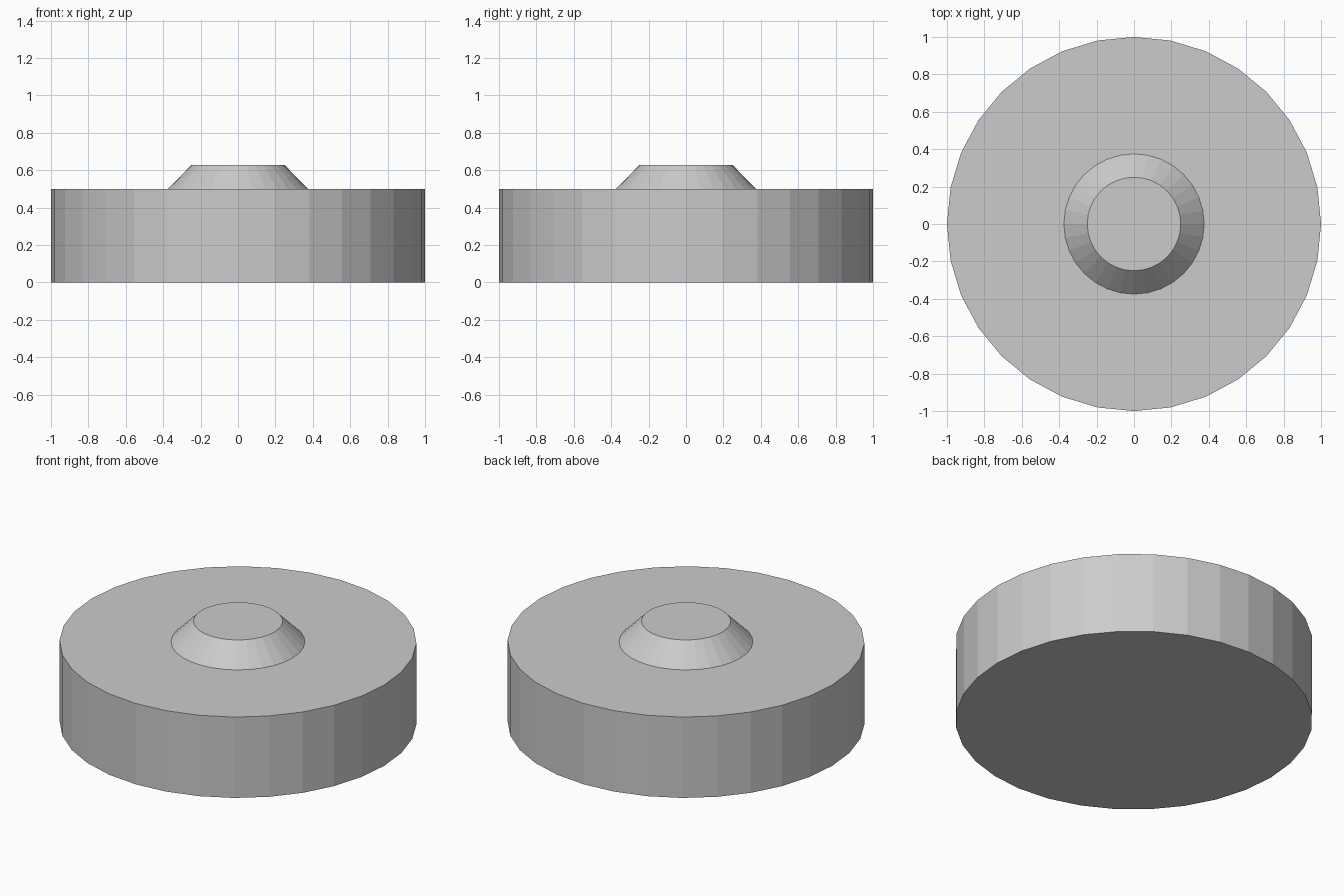
import bpy

if "Cube" in bpy.data.objects:
    bpy.data.objects.remove(bpy.data.objects["Cube"])


def tapered_disc(name, r_bottom, r_top, z_bottom, z_top, sides=32):
    """Flat-shaded round solid between two heights."""
    bpy.ops.mesh.primitive_cone_add(
        vertices=sides, radius1=r_bottom, radius2=r_top,
        depth=z_top - z_bottom, location=(0, 0, (z_bottom + z_top) / 2))
    bpy.context.object.name = name


# Wide base disc
tapered_disc("base_disc", 1.0, 1.0, 0.0, 0.5)

# Raised chamfered boss in the middle
tapered_disc("centre_boss", 0.375, 0.25, 0.5, 0.627)
